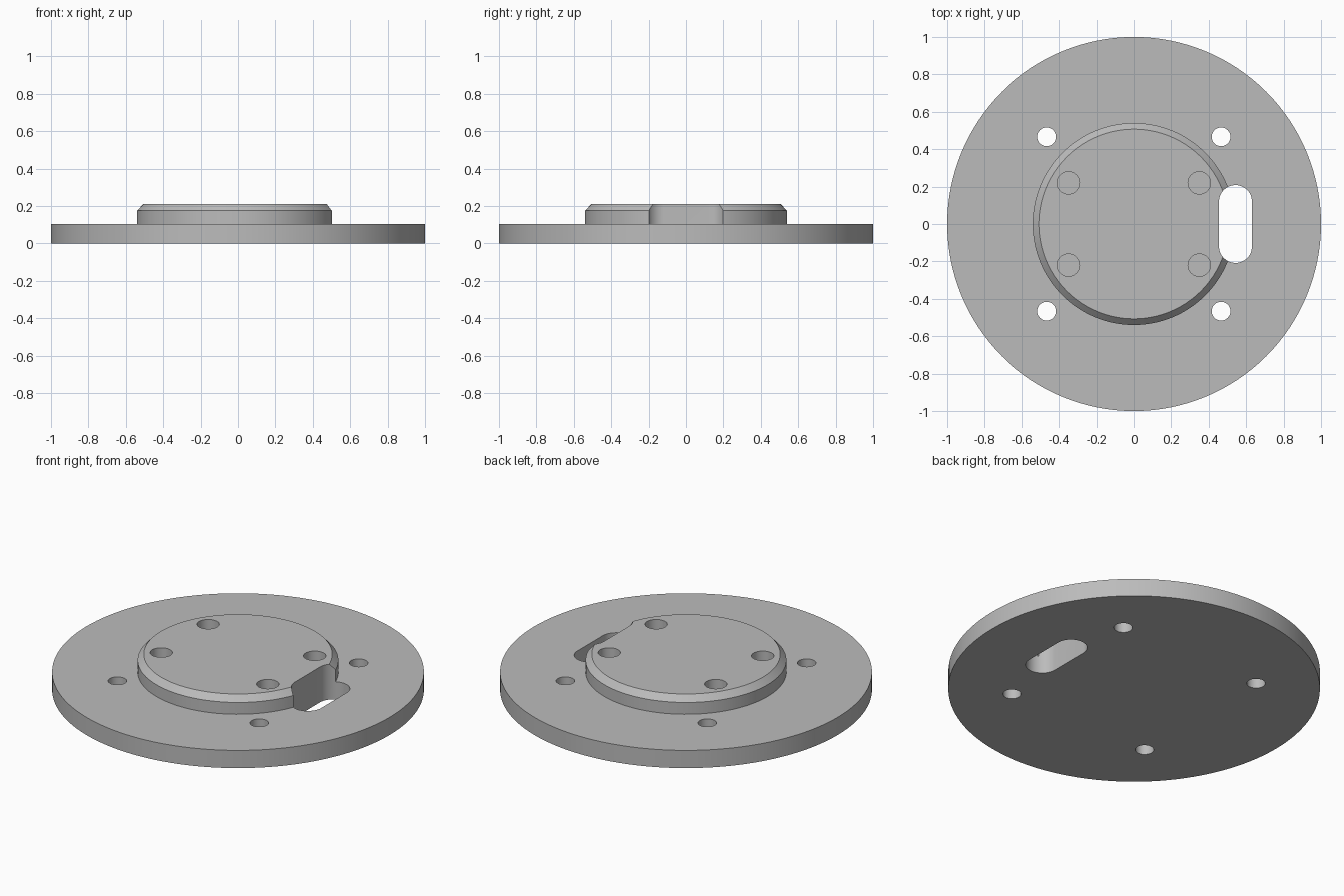
import bpy, bmesh
from math import cos, sin, pi, radians

cube = bpy.data.objects.get("Cube")
if cube:
    bpy.data.objects.remove(cube, do_unlink=True)

PLATE_TOP, BOSS_TOP = 0.105, 0.21

grey = bpy.data.materials.new("machined_grey")
grey.use_nodes = True
grey.diffuse_color = (0.5, 0.5, 0.5, 1)
grey.node_tree.nodes["Principled BSDF"].inputs["Base Color"].default_value = (0.5, 0.5, 0.5, 1)


def make_object(name, bm):
    bmesh.ops.recalc_face_normals(bm, faces=bm.faces)
    mesh = bpy.data.meshes.new(name)
    bm.to_mesh(mesh)
    bm.free()
    mesh.materials.append(grey)
    obj = bpy.data.objects.new(name, mesh)
    bpy.context.collection.objects.link(obj)
    return obj


def lathe(name, profile, sides):
    """Closed solid of revolution from (radius, height) rings."""
    bm = bmesh.new()
    rings = [[bm.verts.new((r * cos(2 * pi * i / sides), r * sin(2 * pi * i / sides), z))
              for i in range(sides)] for r, z in profile]
    for low, high in zip(rings, rings[1:]):
        for i in range(sides):
            j = (i + 1) % sides
            bm.faces.new((low[i], low[j], high[j], high[i]))
    bm.faces.new(rings[0])
    bm.faces.new(rings[-1])
    return make_object(name, bm)


def add_slot(bm, x, y, radius, z0, z1, half_straight=0.0, steps=24):
    """Upright prism: a circle, stretched along y into a slot if asked."""
    outline = []
    for side in (0, 1):
        offset = half_straight if side == 0 else -half_straight
        last = steps + 1 if half_straight else steps
        for i in range(last):
            a = pi * (side + i / steps)
            outline.append((x + radius * cos(a), y + offset + radius * sin(a)))
    base = bm.faces.new([bm.verts.new((px, py, z0)) for px, py in outline])
    new = bmesh.ops.extrude_face_region(bm, geom=[base], use_keep_orig=True)
    tops = [v for v in new["geom"] if isinstance(v, bmesh.types.BMVert)]
    bmesh.ops.translate(bm, verts=tops, vec=(0, 0, z1 - z0))


# Plate with raised, chamfered hub
flange = lathe("flange_plate", [(1, 0), (1, PLATE_TOP), (0.54, PLATE_TOP),
                                (0.54, 0.175), (0.507, BOSS_TOP)], 128)

# Cutter: four through holes, four blind holes and the side slot
bm = bmesh.new()
for sx in (-1, 1):
    for sy in (-1, 1):
        add_slot(bm, sx * 0.466, sy * 0.466, 0.05, -0.1, 0.4)
        add_slot(bm, sx * 0.35, sy * 0.22, 0.06, PLATE_TOP - 0.002, 0.4)
add_slot(bm, 0.543, 0, 0.088, -0.1, 0.4, half_straight=0.12)
cutter = make_object("hole_cutter", bm)
cutter.hide_render = True

# Cut the openings, then drop the cutter
cut = flange.modifiers.new("openings", "BOOLEAN")
cut.operation = "DIFFERENCE"
cut.solver = "EXACT"
cut.object = cutter
bpy.ops.object.select_all(action="DESELECT")
flange.select_set(True)
bpy.context.view_layer.objects.active = flange
bpy.ops.object.modifier_apply(modifier=cut.name)
bpy.data.objects.remove(cutter, do_unlink=True)

# Smooth round walls, crisp edges
bpy.ops.object.shade_smooth_by_angle(angle=radians(30))
